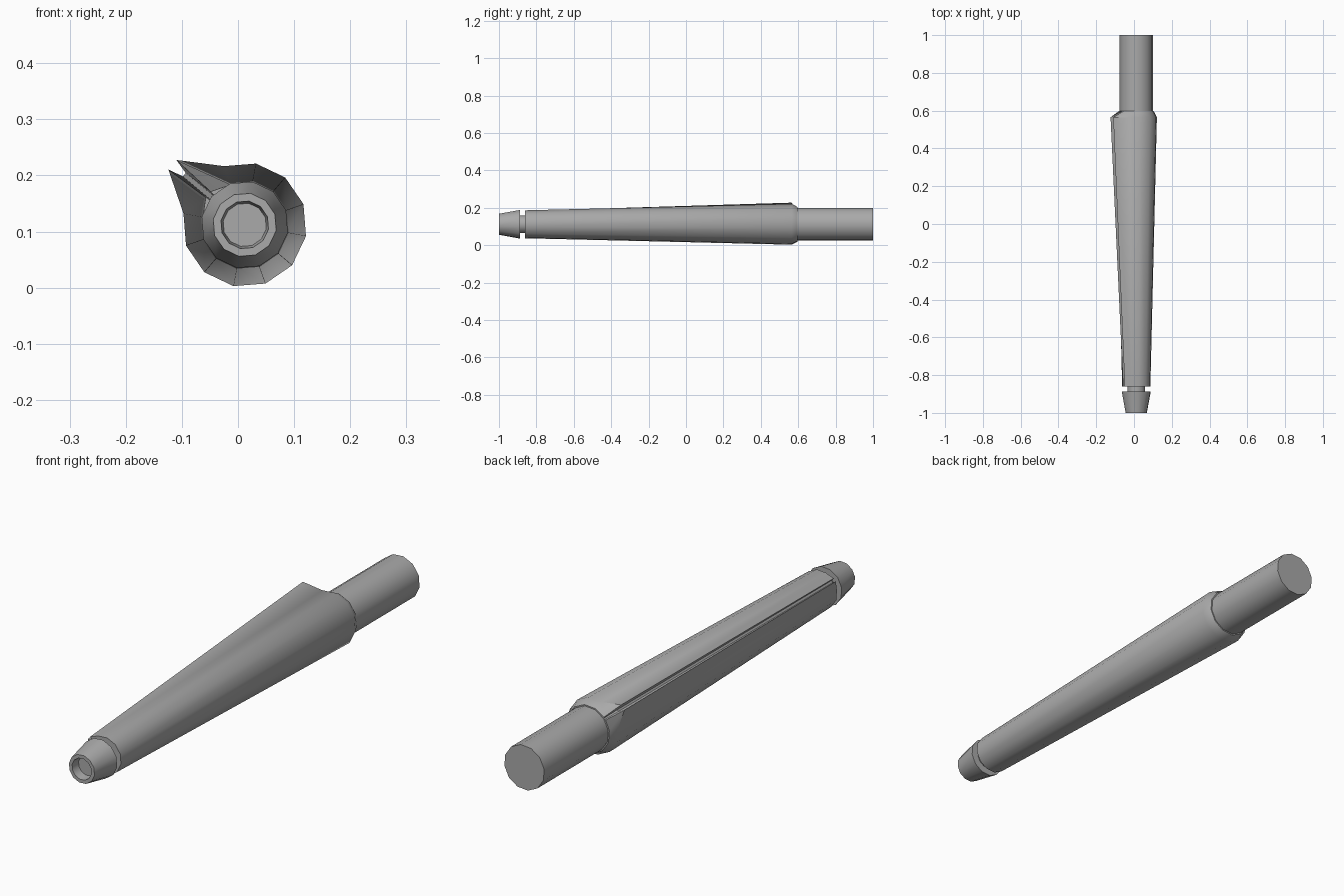
import bpy
from math import cos, sin, radians

cube = bpy.data.objects.get("Cube")
if cube:
    bpy.data.objects.remove(cube)

CX, CZ = 0.012, 0.112
SIDES = 12
FIN = 139.5  # direction of the split fin around the barrel

grey = bpy.data.materials.new("metal_grey")
grey.use_nodes = True
colour = (0.4, 0.4, 0.4, 1)
grey.diffuse_color = colour
grey.node_tree.nodes["Principled BSDF"].inputs["Base Color"].default_value = colour


def regular(radius):
    """Cross-section of the plain twelve-sided parts."""
    return [(FIN + 360 / SIDES * i, radius) for i in range(SIDES)]


def finned(radius, tip, floor, tip_half, floor_half):
    """Twelve-sided cross-section whose first corner becomes two prongs and a slot."""
    prongs = [(FIN + 0.8 - tip_half, tip), (FIN + 0.8 - floor_half, floor),
              (FIN + 0.8 + floor_half, floor), (FIN + 0.8 + tip_half, tip)]
    return prongs + regular(radius)[1:]


def loft(name, rings):
    """Skin (y, section) rings along the barrel axis and cap both ends."""
    n = len(rings[0][1])
    verts = [(CX + r * cos(radians(a)), y, CZ + r * sin(radians(a)))
             for y, section in rings for a, r in section]
    faces = [(k * n + i, (k + 1) * n + i, (k + 1) * n + (i + 1) % n, k * n + (i + 1) % n)
             for k in range(len(rings) - 1) for i in range(n)]
    last = (len(rings) - 1) * n
    faces += [tuple(range(n)), tuple(range(last + n - 1, last - 1, -1))]
    mesh = bpy.data.meshes.new(name)
    mesh.from_pydata(verts, [], faces)
    mesh.materials.append(grey)
    obj = bpy.data.objects.new(name, mesh)
    bpy.context.collection.objects.link(obj)
    bpy.ops.object.select_all(action='DESELECT')
    obj.select_set(True)
    bpy.context.view_layer.objects.active = obj
    bpy.ops.object.shade_smooth_by_angle(angle=radians(32))
    return obj


# Tapered barrel with the slotted fin and the chamfered shoulder
loft("barrel_sleeve", [
    (-0.86, finned(0.076, 0.085, 0.07, 4.5, 3.5)),
    (0.565, finned(0.111, 0.168, 0.14, 3.8, 1.6)),
    (0.597, finned(0.094, 0.094, 0.092, 3.8, 1.6)),
])

# Plain tube behind the sleeve
loft("rear_tube", [(0.58, regular(0.089)), (1.0, regular(0.089))])

# Thin neck joining the sleeve and the muzzle
loft("neck", [(-0.9, regular(0.048)), (-0.84, regular(0.048))])

# Conical muzzle with a recessed bore
loft("muzzle", [
    (-0.965, regular(0.039)),
    (-1.0, regular(0.043)),
    (-1.0, regular(0.057)),
    (-0.887, regular(0.078)),
])
